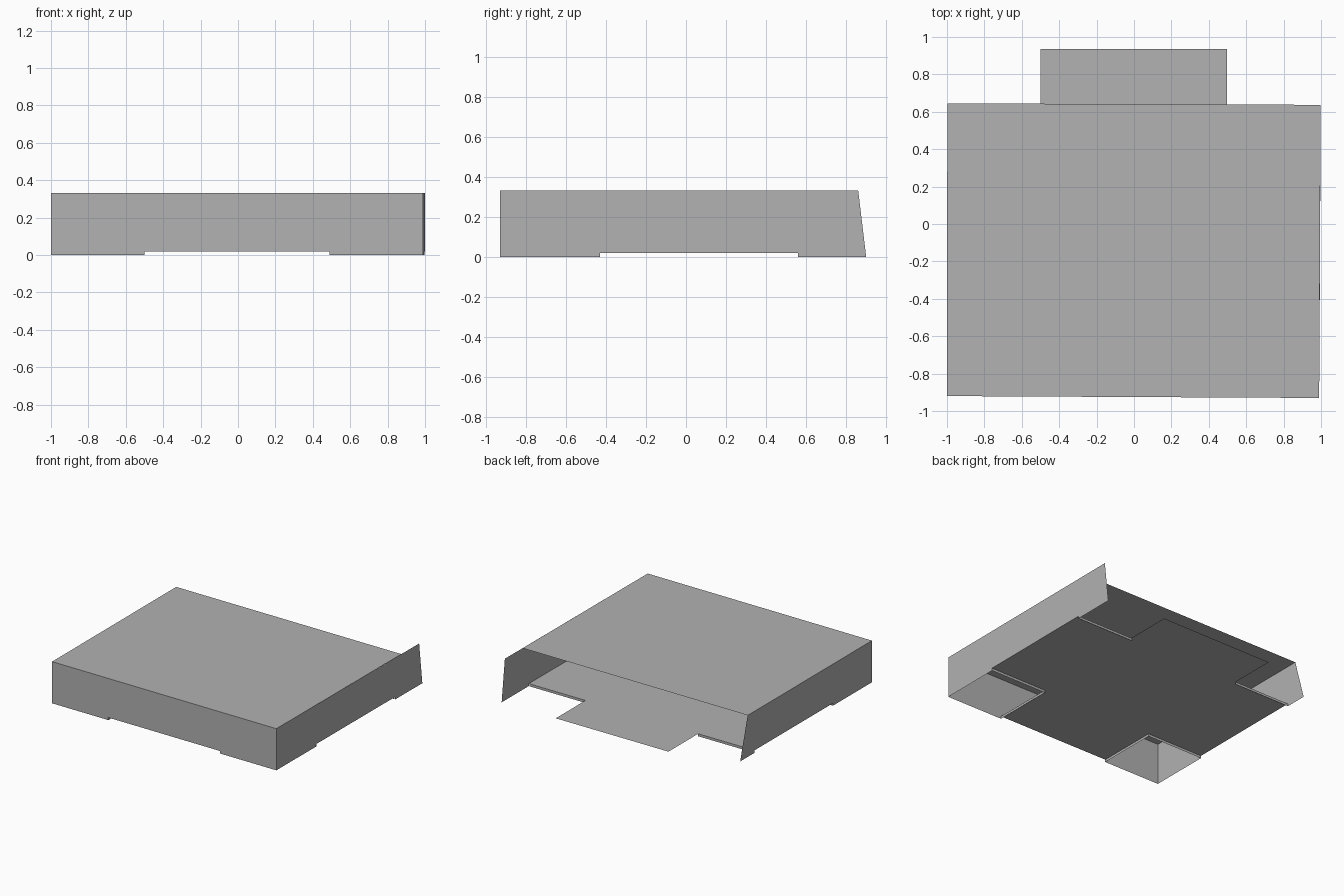
import bpy

if "Cube" in bpy.data.objects:
    bpy.data.objects.remove(bpy.data.objects["Cube"])

# One plain sheet colour
grey = bpy.data.materials.new("sheet_grey")
grey.diffuse_color = (0.445, 0.445, 0.445, 1)
grey.use_nodes = True
grey.node_tree.nodes["Principled BSDF"].inputs["Base Color"].default_value = grey.diffuse_color

H = 0.333       # height of the top sheet
F = 0.02        # height of the floor sheet
YF = -0.43      # rear edge of the front corner openings
YB = 0.56       # front edge of the back corner openings


def panel(name, points):
    """Single flat sheet from an outline."""
    mesh = bpy.data.meshes.new(name)
    mesh.from_pydata(points, [], [tuple(range(len(points)))])
    mesh.materials.append(grey)
    obj = bpy.data.objects.new(name, mesh)
    bpy.context.collection.objects.link(obj)
    return obj


def side_wall(name, x_front, x_back, y_front, y_top, y_bottom, flip):
    """Side sheet with a shallow notch under its middle and a slanted rear end."""
    profile = [(y_front, 0), (YF, 0), (YF, F), (YB, F), (YB, 0),
               (y_bottom, 0), (y_top, H), (y_front, H)]
    pts = [(x_front + (x_back - x_front) * (y - y_front) / (y_bottom - y_front), y, z)
           for y, z in profile]
    panel(name, pts[::-1] if flip else pts)


# Top sheet
panel("top_sheet", [(-1, -0.92, H), (0.99, -0.93, H), (0.998, 0.637, H), (-0.998, 0.645, H)])

# Side walls: the right one reaches further back
side_wall("right_wall", 0.99, 1.0, -0.93, 0.86, 0.90, False)
side_wall("left_wall", -1.0, -0.997, -0.92, 0.645, 0.74, True)

# Front wall with a notch between its two feet
front = [(-1, 0), (-0.5, 0), (-0.5, F), (0.49, F), (0.49, 0), (0.99, 0), (0.99, H), (-1, H)]
panel("front_wall", [(x, -0.925 - 0.005 * x, z) for x, z in front])

# Floor sheet with open corners and a rear tongue
floor = [(-0.5, -0.922), (0.49, -0.927), (0.49, YF), (0.993, YF), (0.998, YB), (0.497, YB),
         (0.497, 0.935), (-0.5, 0.935), (-0.5, YB), (-0.997, YB), (-1, YF), (-0.5, YF)]
panel("floor_sheet", [(x, y, F) for x, y in reversed(floor)])


# Small lips folded down around the corner openings
def lip(name, a, b):
    panel(name, [(*a, 0), (*b, 0), (*b, F), (*a, F)])


for side, inner, outer in (("left", -0.5, -0.998), ("right", 0.49, 0.994)):
    lip(side + "_front_inner_lip", (inner, -0.925), (inner, YF))
    lip(side + "_front_cross_lip", (inner, YF), (outer, YF))
    lip(side + "_back_cross_lip", (inner, YB), (outer, YB))
